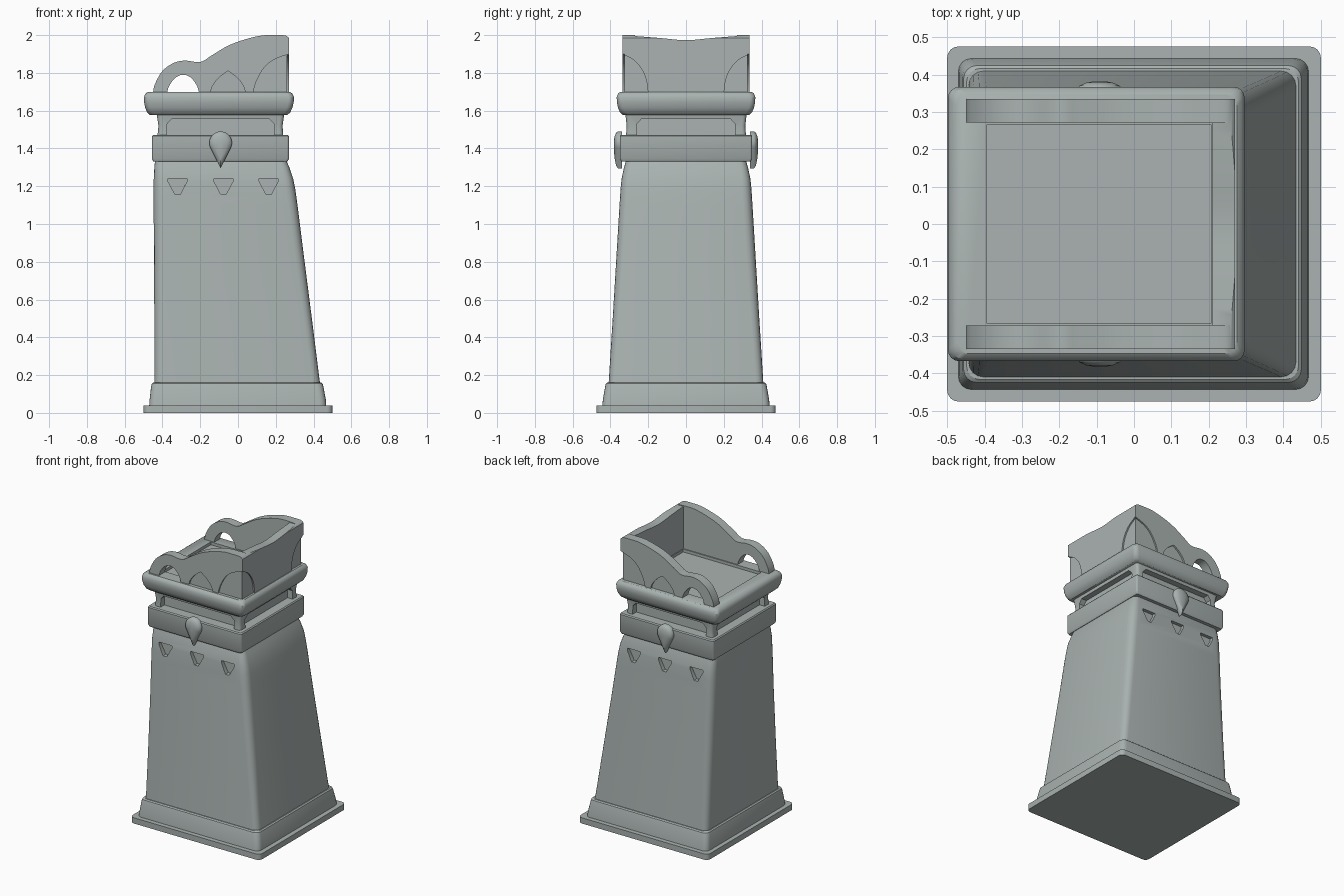
import bpy, bmesh, math
from mathutils import Vector

cube = bpy.data.objects.get("Cube")
if cube:
    bpy.data.objects.remove(cube, do_unlink=True)

stone = bpy.data.materials.new("grey_stone")
stone.use_nodes = True
colour = (0.40, 0.45, 0.44, 1)
stone.diffuse_color = colour
stone.node_tree.nodes["Principled BSDF"].inputs["Base Color"].default_value = colour


def make(name, bm):
    bmesh.ops.recalc_face_normals(bm, faces=bm.faces)
    mesh = bpy.data.meshes.new(name)
    bm.to_mesh(mesh)
    bm.free()
    mesh.materials.append(stone)
    ob = bpy.data.objects.new(name, mesh)
    bpy.context.collection.objects.link(ob)
    return ob


def ring_points(x0, x1, y, r, seg=4):
    """Rounded rectangle, counter-clockwise."""
    corners = [(x1 - r, y - r), (x0 + r, y - r), (x0 + r, r - y), (x1 - r, r - y)]
    return [(cx + r * math.cos(a), cy + r * math.sin(a))
            for q, (cx, cy) in enumerate(corners)
            for a in [math.pi / 2 * (q + i / seg) for i in range(seg + 1)]]


def loft(name, rows):
    """Stack of rounded rectangles: (z, x0, x1, half depth, corner radius)."""
    bm = bmesh.new()
    rings = [[bm.verts.new((x, y, z)) for x, y in ring_points(x0, x1, hy, r)]
             for z, x0, x1, hy, r in rows]
    for a, b in zip(rings, rings[1:]):
        for i in range(len(a)):
            j = (i + 1) % len(a)
            bm.faces.new((a[i], a[j], b[j], b[i]))
    bm.faces.new(rings[0][::-1])
    bm.faces.new(rings[-1])
    return make(name, bm)


def smooth_path(pts, n=5):
    """Catmull-Rom curve through the points."""
    p = [Vector(q) for q in [pts[0], *pts, pts[-1]]]
    out = []
    for a, b, c, d in zip(p, p[1:], p[2:], p[3:]):
        for i in range(n):
            t = i / n
            out.append(0.5 * (2 * b + (c - a) * t + (2 * a - 5 * b + 4 * c - d) * t * t
                              + (3 * b - a - 3 * c + d) * t ** 3))
    return [tuple(q) for q in out] + [pts[-1]]


def prism(name, pts, lo, hi, axis="y"):
    """Outline (horizontal, z) extruded along the y or x axis."""
    bm = bmesh.new()
    place = (lambda u, z, d: (u, d, z)) if axis == "y" else (lambda u, z, d: (d, u, z))
    ends = [[bm.verts.new(place(u, z, d)) for u, z in pts] for d in (lo, hi)]
    for e in ends:
        bm.faces.new(e)
    for i in range(len(pts)):
        j = (i + 1) % len(pts)
        bm.faces.new((ends[0][i], ends[0][j], ends[1][j], ends[1][i]))
    return make(name, bm)


def box(name, x0, x1, y, z0, z1):
    return prism(name, [(x0, z0), (x1, z0), (x1, z1), (x0, z1)], -y, y)


def activate(ob):
    bpy.ops.object.select_all(action="DESELECT")
    ob.select_set(True)
    bpy.context.view_layer.objects.active = ob


def carve(ob, cutters):
    for c in cutters:
        c.hide_render = True
        mod = ob.modifiers.new("cut", "BOOLEAN")
        mod.operation, mod.solver, mod.object = "DIFFERENCE", "EXACT", c
        activate(ob)
        bpy.ops.object.modifier_apply(modifier=mod.name)
        bpy.data.objects.remove(c, do_unlink=True)


def soften(ob, angle=32):
    activate(ob)
    bpy.ops.object.shade_smooth_by_angle(angle=math.radians(angle))


def both_faces(pts, inner):
    """Matching cutters for the front and back."""
    return [prism("cutter", pts, *span) for span in ((-0.6, -inner), (inner, 0.6))]


# Foot
soften(loft("base_plinth", [(0, -.5, .5, .475, .03), (.04, -.5, .5, .475, .03)]))
soften(loft("base_skirt", [(.04, -.47, .467, .443, .035), (.07, -.468, .465, .44, .035),
                           (.14, -.46, .452, .428, .035), (.155, -.456, .448, .424, .035),
                           (.162, -.448, .44, .416, .035)]))

# Tapered shaft with recessed triangles on front and back
shaft = loft("shaft", [(.15, -.443, .435, .41, .04), (.5, -.443, .391, .388, .045),
                       (.9, -.445, .34, .364, .05), (1.1, -.447, .315, .352, .05),
                       (1.18, -.447, .304, .347, .05), (1.24, -.446, .292, .341, .045),
                       (1.3, -.443, .272, .328, .04), (1.345, -.438, .252, .315, .035)])
for cx in (-.32, -.077, .162):
    half = [(.05, 1.24), (.05, 1.225), (.014, 1.157)]
    tri = [(cx + u, z) for u, z in half] + [(cx - u, z) for u, z in half[::-1]]
    carve(shaft, both_faces(tri, .318))
soften(shaft)

# Band around the neck
soften(loft("neck_band", [(1.33, -.448, .262, .343, .012), (1.345, -.455, .27, .35, .012),
                          (1.465, -.455, .27, .35, .012), (1.472, -.449, .264, .344, .012)]))

# Neck with a recessed panel on each side
neck = loft("neck", [(1.46, -.427, .24, .318, .02), (1.52, -.421, .236, .314, .02),
                     (1.59, -.432, .246, .322, .02)])


def panel(a, b):
    return [(a, 1.45), (a, 1.53), (a + .025, 1.557), (b - .025, 1.557), (b, 1.53), (b, 1.45)]


cuts = both_faces(panel(-.375, .19), .275)
cuts += [prism("cutter", panel(-.26, .26), *s, axis="x") for s in ((-.6, -.385), (.2, .5))]
carve(neck, cuts)
soften(neck)

# Rounded rim carrying the sunken floor
rim = loft("rim", [(1.578, -.468, .262, .335, .03), (1.59, -.481, .276, .349, .03),
                   (1.615, -.491, .288, .36, .03), (1.645, -.497, .295, .366, .03),
                   (1.672, -.498, .296, .367, .03), (1.69, -.49, .288, .36, .03),
                   (1.7, -.476, .275, .347, .03)])
carve(rim, [box("cutter", -.395, .207, .265, 1.68, 1.8)])
soften(rim)

# Crown: swept side walls and one end wall, open at the other end
top = smooth_path([(-.45, 1.69), (-.44, 1.74), (-.4, 1.81), (-.34, 1.853), (-.28, 1.865),
                   (-.2, 1.858), (-.14, 1.892), (-.06, 1.94), (.02, 1.972), (.12, 1.997),
                   (.2, 2.0), (.25, 1.998), (.27, 1.985)])
crown = prism("crown", top + [(.27, 1.69)], -.335, .335)
hole = smooth_path([(-.378, 1.68), (-.365, 1.73), (-.33, 1.775), (-.29, 1.79),
                    (-.25, 1.775), (-.217, 1.73), (-.203, 1.68)])
cutters = [box("cutter", -.6, .21, .272, 1.6, 2.2), prism("cutter", hole, -.6, .6)]

# Shallow pointed arches on the sides and around the closed corners
rise = [(-.148, 1.68), (-.135, 1.73), (-.1, 1.775), (-.053, 1.81)]
fall = [(-.106 - u, z) for u, z in rise[::-1]]
cutters += both_faces(smooth_path(rise) + smooth_path(fall)[1:], .323)
corner = smooth_path([(.078, 1.68), (.095, 1.75), (.14, 1.83), (.2, 1.875), (.29, 1.905)])
cutters += both_faces(corner + [(.29, 1.68)], .325)
for s in (-1, 1):
    side = smooth_path([(.2, 1.68), (.21, 1.76), (.235, 1.82), (.28, 1.87), (.35, 1.905)])
    side = [(s * u, z) for u, z in side + [(.35, 1.68)]]
    cutters.append(prism("cutter", side, .26, .4, axis="x"))

# Gentle dip along the end wall
dip = smooth_path([(-.27, 1.995), (-.14, 1.985), (0, 1.973), (.14, 1.985), (.27, 1.995)])
cutters.append(prism("cutter", dip + [(.27, 2.1), (-.27, 2.1)], .15, .4, axis="x"))
carve(crown, cutters)
soften(crown)

# Domed teardrop badges on front and back
outline = [(.06 * math.sin(a), 1.43 + .06 * math.cos(a))
           for a in [math.radians(-115 + 10 * i) for i in range(24)]] + [(0, 1.295)]
for name, s in (("front_badge", -1), ("back_badge", 1)):
    bm = bmesh.new()
    levels = [(1, .34), (1, .36), (.9, .37), (.6, .378), (.25, .382)]
    rings = [[bm.verts.new((-.092 + u * k, s * d, 1.425 + (z - 1.425) * k))
              for u, z in outline] for k, d in levels]
    for a, b in zip(rings, rings[1:]):
        for i in range(len(a)):
            j = (i + 1) % len(a)
            bm.faces.new((a[i], a[j], b[j], b[i]))
    bm.faces.new(rings[0])
    bm.faces.new(rings[-1])
    soften(make(name, bm), 40)
